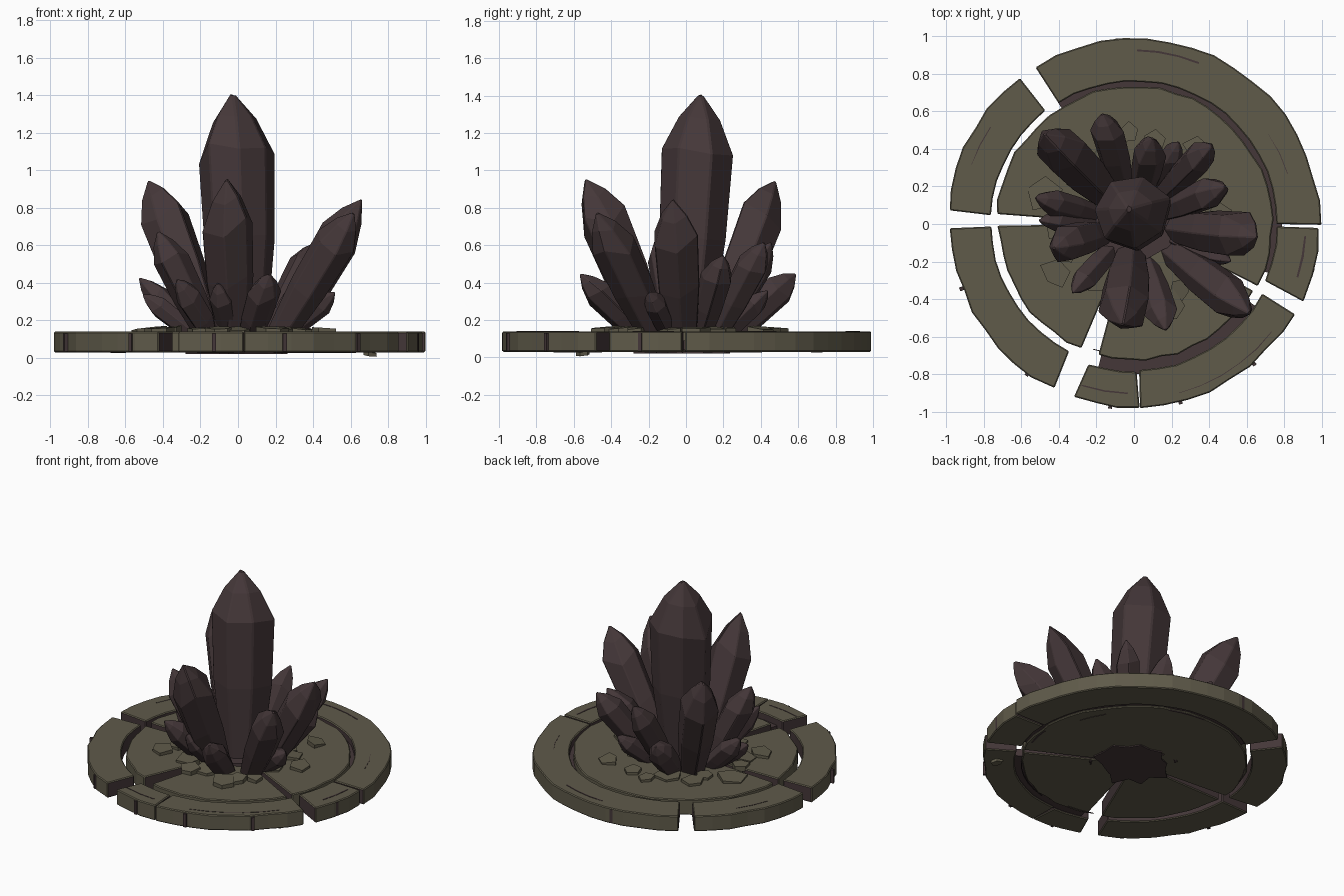
import bpy, bmesh, math, random
from mathutils import Vector

random.seed(4)
old = bpy.data.objects.get("Cube")
if old:
    bpy.data.objects.remove(old)


def material(name, color):
    m = bpy.data.materials.new(name)
    m.use_nodes = True
    m.diffuse_color = (*color, 1)
    bsdf = m.node_tree.nodes["Principled BSDF"]
    bsdf.inputs["Base Color"].default_value = (*color, 1)
    bsdf.inputs["Roughness"].default_value = 0.9
    return m


STONE = material("mossy stone", (0.115, 0.103, 0.068))
CRYSTAL = material("dark plum crystal", (0.058, 0.038, 0.040))


def finish(name, bm, mats, bevel=0):
    bmesh.ops.recalc_face_normals(bm, faces=bm.faces)
    me = bpy.data.meshes.new(name)
    bm.to_mesh(me)
    bm.free()
    for m in mats:
        me.materials.append(m)
    ob = bpy.data.objects.new(name, me)
    bpy.context.collection.objects.link(ob)
    if bevel:
        mod = ob.modifiers.new("worn edges", "BEVEL")
        mod.width = bevel
        mod.segments = 1
    return ob


def polar(r, deg, z):
    a = math.radians(deg)
    return Vector((r * math.cos(a), r * math.sin(a), z))


def slab(name, r0, r1, start, end, z0=0.03, z1=0.14, rough=0.008, mats=(STONE, CRYSTAL), bevel=0.006):
    """Curved stone block; its broken ends and inner wall use the second material."""
    n = max(2, round((end - start) / 7))
    bm = bmesh.new()
    cols = []
    for i in range(n + 1):
        a = start + (end - start) * i / n
        inner = r0 + random.uniform(-rough, rough) * 0.4
        outer = r1 - random.uniform(0, 2 * rough)
        skew = random.uniform(-1, 1) * rough * 150 if i in (0, n) else 0
        cols.append([bm.verts.new(polar(r, a + s, z)) for r, z, s in (
            (inner, z0, 0), (outer, z0, skew), (outer, z1, skew), (inner, z1, 0))])
    for p, q in zip(cols, cols[1:]):
        for k in range(4):
            f = bm.faces.new((p[k], p[(k + 1) % 4], q[(k + 1) % 4], q[k]))
            f.material_index = 1 if k == 3 else 0
    for c in (cols[0], cols[-1]):
        bm.faces.new(c).material_index = 1
    return finish(name, bm, mats, bevel)


# Broken outer ring
for name, r0, r1, a, b in (
        ("ring_back", 0.76, 1.0, 0, 122), ("ring_back_right", 0.765, 1.0, 128, 176.5),
        ("ring_front_right", 0.76, 0.985, 181, 243), ("ring_front", 0.785, 0.99, 252, 271),
        ("ring_front_left", 0.78, 0.985, 272, 331.5), ("ring_left", 0.76, 0.995, 336.5, 359)):
    slab(name, r0, r1, a, b)

# Inner paving
slab("inner_back", 0.12, 0.745, -26, 177)
slab("inner_front_right", 0.12, 0.73, 180, 247)
slab("inner_front", 0.12, 0.735, 254, 330, z1=0.13)

# Dark floor beneath the groove, and dark cracks on the surface
slab("groove_floor_back", 0.72, 0.79, -20, 122, 0.04, 0.09, 0, (CRYSTAL, CRYSTAL), 0)
slab("groove_floor_front", 0.71, 0.80, 256, 326, 0.04, 0.09, 0, (CRYSTAL, CRYSTAL), 0)
for r, a, b, w in ((0.92, 68, 89, 0.012), (0.91, -18, -4, 0.012), (0.92, 146, 160, 0.006),
                   (0.90, 252, 268, 0.008), (0.93, 285, 322, 0.006), (0.86, 18, 34, 0.005)):
    slab("surface_crack", r, r + w, a, b, 0.137, 0.142, 0.002, (CRYSTAL, CRYSTAL), 0)
    slab("underside_crack", r - 0.2, r - 0.2 + w, a, b, 0.027, 0.032, 0.002, (CRYSTAL, CRYSTAL), 0)
for deg in (200, 234, 262, 284, 310, 345, 40, 95, 160):
    slab("rim_chip", 0.96, 0.992, deg, deg + 1.2, 0.035, 0.13, 0, (CRYSTAL, CRYSTAL), 0)


def star_plate(name, r, z0, z1, mat, sides=18):
    bm = bmesh.new()
    pts = [polar(r * random.uniform(0.75, 1.15), 360 * i / sides, z0) for i in range(sides)]
    f = bm.faces.new([bm.verts.new(p) for p in pts])
    top = bmesh.ops.extrude_face_region(bm, geom=[f])["geom"]
    for v in top:
        if isinstance(v, bmesh.types.BMVert):
            v.co.z = z1
    finish(name, bm, [mat])


# Root of the cluster, visible from below
star_plate("crystal_root", 0.25, 0.022, 0.15, CRYSTAL)


def shard(name, center, size, height, mat, tilt):
    """Thin broken flake lying on the paving."""
    bm = bmesh.new()
    out = Vector((center.x, center.y, 0)).normalized()
    rings = []
    turn = random.uniform(0, 90)
    radii = [size * random.uniform(0.7, 1.2) for _ in range(5)]
    for z in (0, height):
        ring = []
        for i, r in enumerate(radii):
            p = polar(r, turn + 72 * i, z)
            p.z -= p.dot(out) * tilt
            ring.append(bm.verts.new(p + center))
        rings.append(ring)
    lo, hi = rings
    bm.faces.new(lo)
    bm.faces.new(hi)
    for i in range(5):
        j = (i + 1) % 5
        bm.faces.new((lo[i], lo[j], hi[j], hi[i]))
    finish(name, bm, [mat])


# Lifted stone flakes around the cluster
for i in range(20):
    shard("stone_flake", polar(random.uniform(0.33, 0.52), i * 18 + random.uniform(-6, 6), 0.125),
          random.uniform(0.06, 0.10), 0.035, STONE, random.uniform(0.05, 0.2))
# Loose chip hanging under the rim
shard("loose_chip", Vector((0.70, -0.55, 0.012)), 0.04, 0.02, STONE, 0.15)


def crystal(name, base, tip, radius, sides=6, turn=0):
    """Tapered prism swelling to a shoulder and ending in an off-centre point."""
    base, tip = Vector(base), Vector(tip)
    axis = tip - base
    rot = Vector((0, 0, 1)).rotation_difference(axis.normalized())
    jit = [random.uniform(-1, 1) for _ in range(sides)]
    wide = [random.uniform(0.88, 1.12) for _ in range(sides)]
    bm = bmesh.new()
    rings = []
    for t, s, wobble in ((0, 0.6, 0), (0.42, 0.93, 0.03), (0.75, 1.0, 0.05), (0.89, 0.58, 0.02)):
        ring = []
        for i in range(sides):
            p = polar(radius * s * wide[i], turn + 360 * i / sides, 0)
            ring.append(bm.verts.new(base + axis * (t + wobble * jit[i]) + rot @ p))
        rings.append(ring)
    bm.faces.new(rings[0])
    for lo, hi in zip(rings, rings[1:]):
        for i in range(sides):
            j = (i + 1) % sides
            bm.faces.new((lo[i], lo[j], hi[j], hi[i]))
    point = bm.verts.new(tip)
    for i in range(sides):
        bm.faces.new((rings[-1][i], rings[-1][(i + 1) % sides], point))
    finish(name, bm, [CRYSTAL], radius * 0.04)


# Main spire
crystal("main_crystal", (0.02, 0.0, 0.05), (-0.03, 0.08, 1.42), 0.205, 7, 20)

# Surrounding crystals: tip position and radius
for name, x, y, z, r in (
        ("back_right_crystal", -0.48, 0.48, 0.95, 0.135),
        ("left_crystal", 0.66, -0.07, 0.85, 0.125),
        ("front_crystal", -0.06, -0.54, 0.96, 0.135),
        ("front_left_crystal", 0.62, -0.48, 0.78, 0.12),
        ("right_crystal", -0.43, -0.13, 0.68, 0.10),
        ("back_left_crystal", 0.42, 0.42, 0.62, 0.085),
        ("left_back_crystal", 0.49, 0.20, 0.55, 0.09),
        ("back_crystal", 0.10, 0.46, 0.62, 0.09),
        ("back_small_crystal", -0.17, 0.59, 0.45, 0.085),
        ("front_small_crystal", 0.17, -0.57, 0.45, 0.085),
        ("front_right_small_crystal", -0.33, -0.37, 0.42, 0.07),
        ("right_small_crystal", -0.53, 0.14, 0.43, 0.07),
        ("right_low_crystal", -0.51, 0.02, 0.34, 0.06),
        ("left_low_crystal", 0.52, -0.20, 0.35, 0.065),
        ("front_low_crystal", -0.11, -0.43, 0.40, 0.07),
        ("back_low_crystal", 0.24, 0.44, 0.36, 0.06)):
    crystal(name, (x * 0.3, y * 0.3, 0.06), (x, y, z), r, 6, random.uniform(0, 60))
